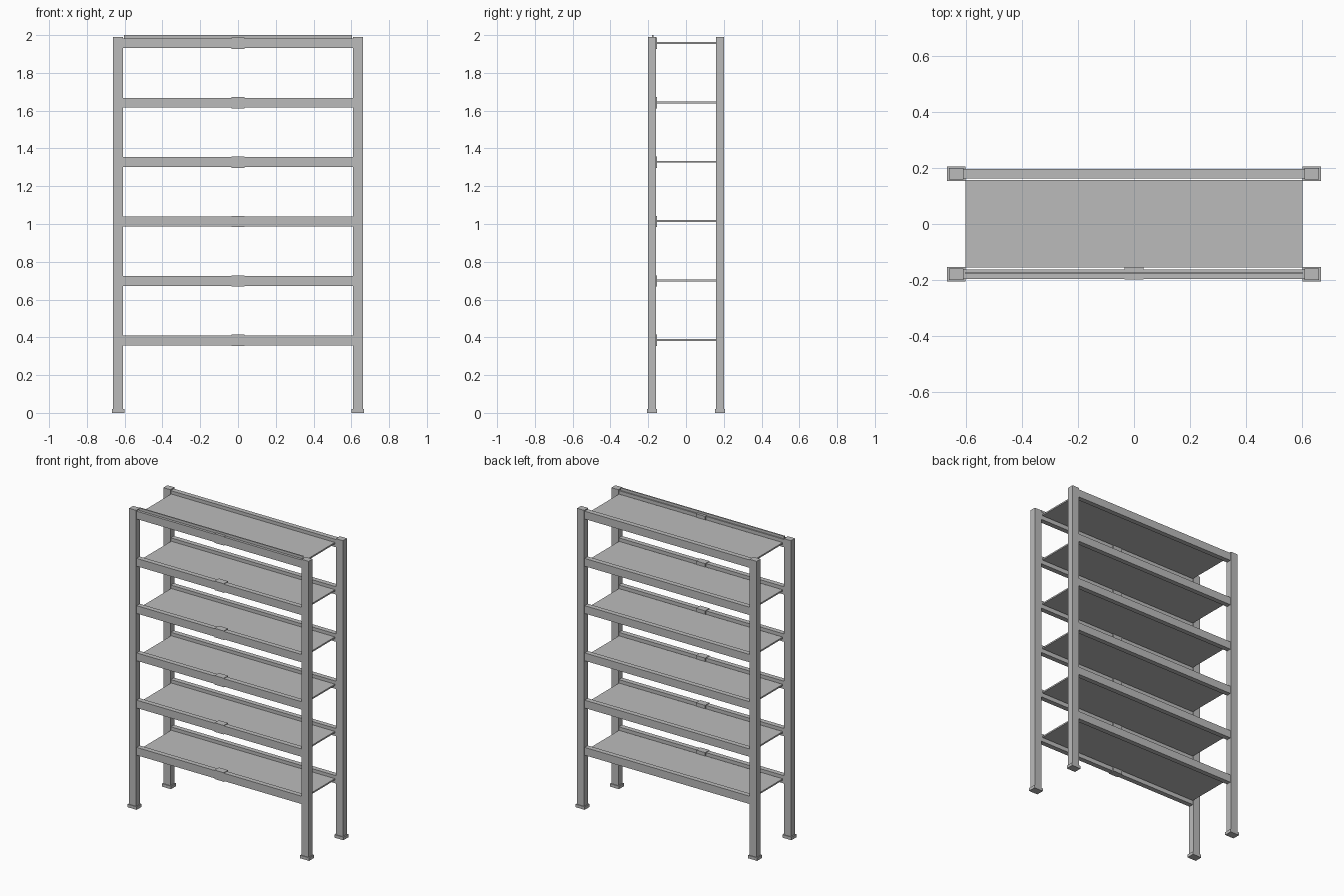
import bpy

cube = bpy.data.objects.get("Cube")
if cube:
    bpy.data.objects.remove(cube, do_unlink=True)

# One painted-metal colour
GREY = (0.5, 0.5, 0.5, 1.0)
metal = bpy.data.materials.new("grey metal")
metal.use_nodes = True
metal.diffuse_color = GREY
metal.node_tree.nodes["Principled BSDF"].inputs["Base Color"].default_value = GREY


def box(name, x, y, z):
    """Axis-aligned box from (low, high) pairs."""
    spans = (x, y, z)
    bpy.ops.mesh.primitive_cube_add(size=1, location=[(a + b) / 2 for a, b in spans])
    ob = bpy.context.object
    ob.name = name
    ob.scale = [b - a for a, b in spans]
    bpy.ops.object.transform_apply(location=False, rotation=False, scale=True)
    ob.data.materials.append(metal)
    return ob


POST_X, POST_Y = 0.635, 0.18
BEAM_X = 0.61
LEVELS = [0.386 + 0.3145 * i for i in range(6)]

# Corner posts on flared feet
for sx, side in ((-1, "right"), (1, "left")):
    for sy, end in ((-1, "front"), (1, "back")):
        x, y = sx * POST_X, sy * POST_Y
        box(f"{end}_{side}_post", (x - 0.026, x + 0.026), (y - 0.021, y + 0.021), (0.01, 1.99))
        box(f"{end}_{side}_foot", (x - 0.033, x + 0.033), (y - 0.026, y + 0.026), (0, 0.02))

# Shelf boards, beams and front centre clips at each level
for i, z in enumerate(LEVELS, 1):
    box(f"shelf_board_{i}", (-0.603, 0.603), (-0.156, 0.158), (z - 0.005, z + 0.005))
    for sy, end in ((-1, "front"), (1, "back")):
        ys = sorted((sy * 0.163, sy * 0.196))
        box(f"{end}_beam_{i}", (-BEAM_X, BEAM_X), ys, (z - 0.028, z + 0.024))
    box(f"centre_clip_{i}", (-0.034, 0.034), (-0.198, -0.153), (z - 0.032, z + 0.028))

# Raised strip along the top front beam
box("top_strip", (-0.603, 0.603), (-0.179, -0.171), (LEVELS[-1], 2.0))
